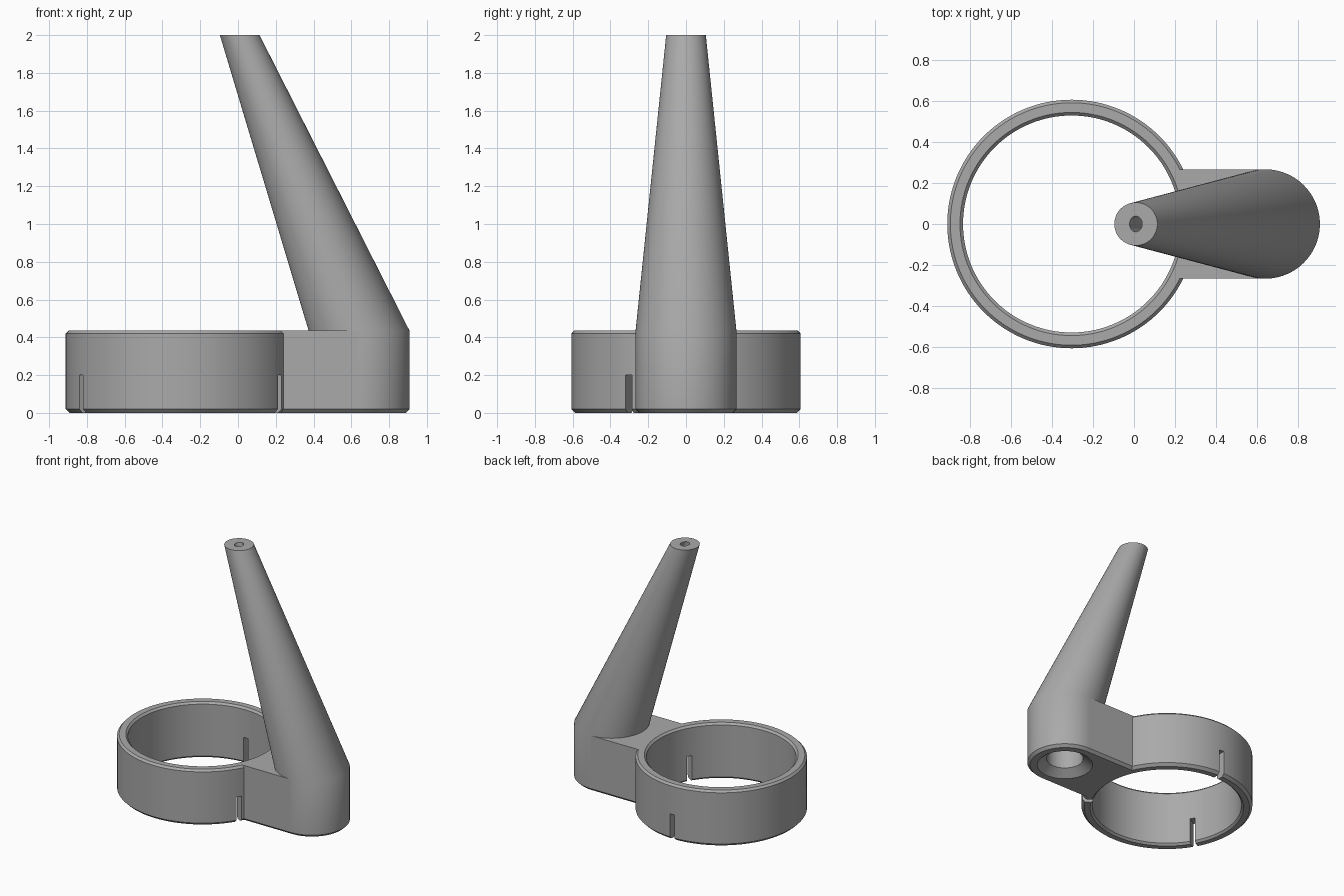
import bpy, bmesh
from math import sin, cos, pi, radians
from mathutils import Matrix

if "Cube" in bpy.data.objects:
    bpy.data.objects.remove(bpy.data.objects["Cube"])

grey = bpy.data.materials.new("mid_grey")
grey.use_nodes = True
COLOUR = (0.4, 0.4, 0.4, 1)
grey.diffuse_color = COLOUR
grey.node_tree.nodes["Principled BSDF"].inputs["Base Color"].default_value = COLOUR

RING_X, POST_X, TIP_X = -0.305, 0.641, 0.009
HEIGHT, HALF, BEVEL = 0.435, 0.267, 0.02


def make_object(name, bm):
    bmesh.ops.recalc_face_normals(bm, faces=bm.faces)
    mesh = bpy.data.meshes.new(name)
    bm.to_mesh(mesh)
    bm.free()
    mesh.materials.append(grey)
    obj = bpy.data.objects.new(name, mesh)
    bpy.context.collection.objects.link(obj)
    return obj


def loft(name, loops, closed=False):
    """Skin matching loops of points; cap the ends, or join last to first."""
    bm = bmesh.new()
    rows = [[bm.verts.new(p) for p in loop] for loop in loops]
    n = len(rows[0])
    pairs = list(zip(rows, rows[1:]))
    if closed:
        pairs.append((rows[-1], rows[0]))
    else:
        bm.faces.new(rows[0])
        bm.faces.new(rows[-1])
    for a, b in pairs:
        for i in range(n):
            j = (i + 1) % n
            bm.faces.new((a[i], a[j], b[j], b[i]))
    return make_object(name, bm)


def circle(x, z, r, ry=None, n=96):
    return [(x + r * cos(2 * pi * i / n), (ry or r) * sin(2 * pi * i / n), z) for i in range(n)]


def rectangle(x0, x1, w, z):
    return [(x0, -w, z), (x1, -w, z), (x1, w, z), (x0, w, z)]


def finish(obj, cutters):
    """Cut, bake the result and smooth the round faces."""
    for c in cutters:
        mod = obj.modifiers.new("cut", 'BOOLEAN')
        mod.operation, mod.solver, mod.object = 'DIFFERENCE', 'EXACT', c
    graph = bpy.context.evaluated_depsgraph_get()
    mesh = bpy.data.meshes.new_from_object(obj.evaluated_get(graph))
    obj.modifiers.clear()
    obj.data = mesh
    bpy.ops.object.select_all(action='DESELECT')
    obj.select_set(True)
    bpy.context.view_layer.objects.active = obj
    bpy.ops.object.shade_smooth_by_angle(angle=radians(30))


# Clamp ring with bevelled rims
profile = [(0.545, 0), (0.587, 0), (0.607, BEVEL), (0.607, HEIGHT - 0.015),
           (0.592, HEIGHT), (0.545, HEIGHT), (0.53, HEIGHT - 0.015), (0.53, 0.015)]
ring = loft("clamp_ring", [circle(RING_X, z, r, n=128) for r, z in profile], closed=True)

# Block joining ring and post
bracket = loft("bracket", [rectangle(0, POST_X, HALF - BEVEL, 0),
                           rectangle(0, POST_X, HALF, BEVEL),
                           rectangle(0, POST_X, HALF, HEIGHT)])

# Upright base continuing into the leaning, tapered post
post = loft("leaning_post", [circle(POST_X, 0, HALF - BEVEL), circle(POST_X, BEVEL, HALF),
                             circle(POST_X, HEIGHT, HALF), circle(TIP_X, 2, 0.105)])

# Cutters: ring opening, countersunk bore, three slots
opening = loft("opening_cutter", [circle(RING_X, z, 0.58, n=128) for z in (-0.1, 0.6)])
bore = loft("bore_cutter", [circle(POST_X, -0.01, 0.21), circle(POST_X, 0.05, 0.13),
                            circle(POST_X, 0.4, 0.13), circle(TIP_X, 2, 0.031, 0.038),
                            circle(TIP_X, 2.05, 0.031, 0.038)])
slots = []
for angle in (90, -30, -150):
    slot = loft("slot_cutter", [rectangle(0.45, 0.7, 0.019, z) for z in (-0.1, 0.2)])
    slot.data.transform(Matrix.Translation((RING_X, 0, 0)) @ Matrix.Rotation(radians(angle), 4, 'Z'))
    slots.append(slot)

finish(ring, slots)
finish(bracket, [opening, bore])
finish(post, [bore])

for cutter in [opening, bore] + slots:
    bpy.data.objects.remove(cutter)
